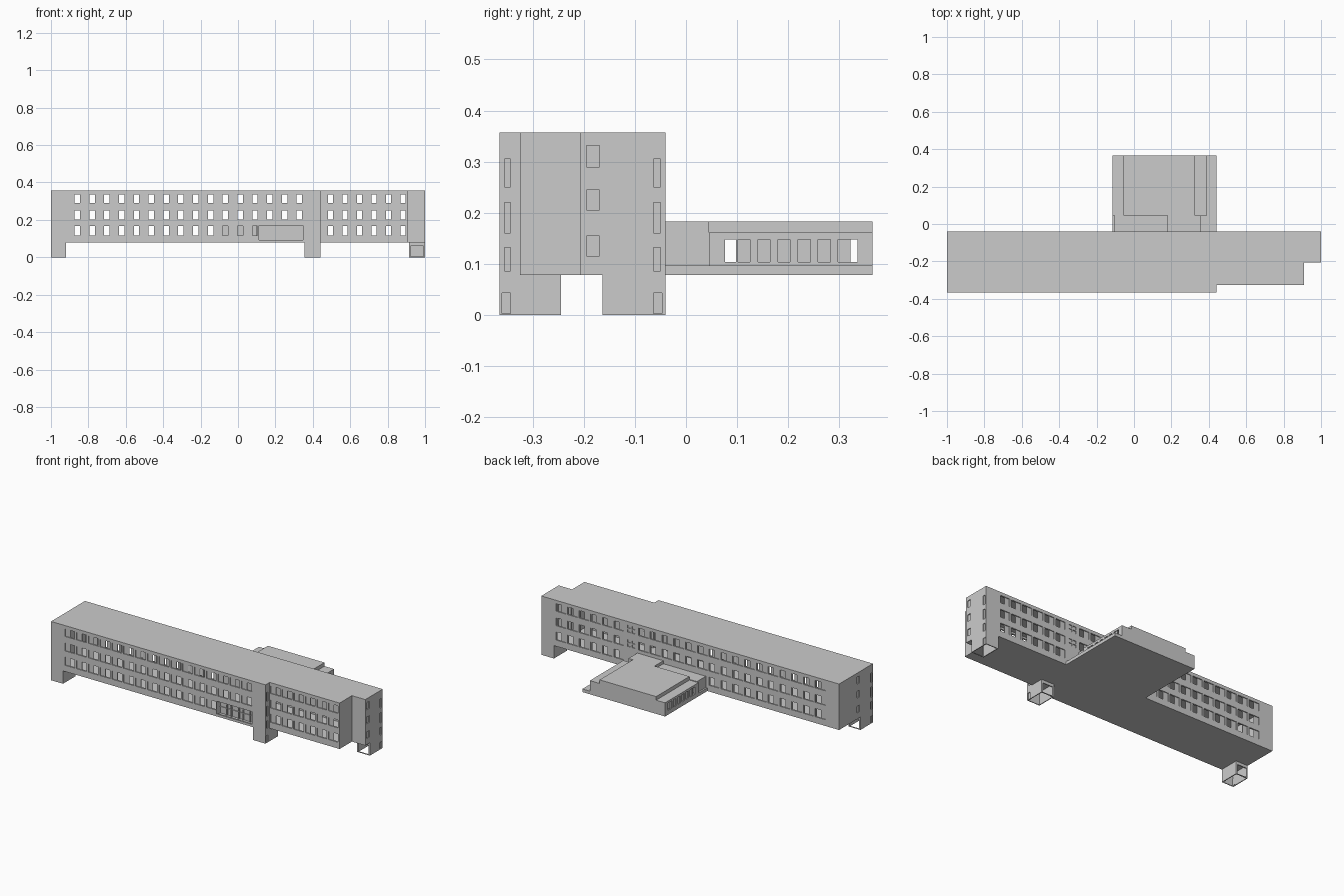
import bpy, bmesh

if "Cube" in bpy.data.objects:
    bpy.data.objects.remove(bpy.data.objects["Cube"])

T = 0.010            # wall thickness
Z0, Z1 = 0.078, 0.357  # underside and roof of the raised block


def to_object(name, bm):
    me = bpy.data.meshes.new(name)
    bm.to_mesh(me)
    bm.free()
    ob = bpy.data.objects.new(name, me)
    bpy.context.collection.objects.link(ob)
    return ob


def add_box(bm, x0, x1, y0, y1, z0, z1):
    vs = bmesh.ops.create_cube(bm, size=1)["verts"]
    for v in vs:
        v.co.x = x0 if v.co.x < 0 else x1
        v.co.y = y0 if v.co.y < 0 else y1
        v.co.z = z0 if v.co.z < 0 else z1


def box(name, *d):
    bm = bmesh.new()
    add_box(bm, *d)
    return to_object(name, bm)


def prism(name, pts, z0, z1):
    bm = bmesh.new()
    f = bm.faces.new([bm.verts.new((x, y, z0)) for x, y in pts])
    r = bmesh.ops.extrude_face_region(bm, geom=[f])
    for v in r["geom"]:
        if isinstance(v, bmesh.types.BMVert):
            v.co.z = z1
    bmesh.ops.recalc_face_normals(bm, faces=bm.faces)
    return to_object(name, bm)


def wall(name, axis, fixed, out, a0, a1, z0, z1, holes=(), depth=T):
    """Wall along an axis with openings (lo, hi, zlo, zhi, glazed share)."""
    us = sorted({round(v, 5) for h in holes for v in h[:2]} | {a0, a1})
    zs = sorted({round(v, 5) for h in holes for v in h[2:4]} | {z0, z1})

    def pt(a, z):
        return (a, fixed, z) if axis == "x" else (fixed, a, z)
    bm = bmesh.new()
    grid = {(i, j): bm.verts.new(pt(u, z)) for i, u in enumerate(us) for j, z in enumerate(zs)}
    flip = (axis == "x") == (out > 0)
    for i in range(len(us) - 1):
        for j in range(len(zs) - 1):
            u, z = (us[i] + us[i + 1]) / 2, (zs[j] + zs[j + 1]) / 2
            if any(h[0] < u < h[1] and h[2] < z < h[3] for h in holes):
                continue
            q = [grid[i, j], grid[i + 1, j], grid[i + 1, j + 1], grid[i, j + 1]]
            bm.faces.new(q[::-1] if flip else q)
    bmesh.ops.delete(bm, geom=[v for v in bm.verts if not v.link_faces], context="VERTS")
    m = to_object(name, bm).modifiers.new("thickness", "SOLIDIFY")
    m.thickness, m.offset = depth, -1
    # recessed panes and the slim post beside each open casement
    panes = bmesh.new()
    f0, f1 = sorted((fixed - out * 0.005, fixed - out * 0.008))

    def pane(a, b, c, d):
        if axis == "x":
            add_box(panes, a, b, f0, f1, c, d)
        else:
            add_box(panes, f0, f1, a, b, c, d)
    for a, b, c, d, share in holes:
        if share > 0:
            pane(a, a + (b - a) * share, c, d)
        if 0 < share < 1:
            pane(b - 0.005, b, c, d)
    if panes.verts:
        to_object(name + "_panes", panes)
    else:
        panes.free()


ROWS = [(0.116, 0.166), (0.203, 0.251), (0.291, 0.337)]
main_x = [-0.908 + 0.0792 * i for i in range(16)]
wing_x = [0.447 + 0.0775 * i for i in range(6)]


def windows(xs, rows, w=0.068):
    return [(x, x + w, a, b, 0.5) for x in xs for a, b in rows]


# Roof and underside
foot = [(-1, -0.365), (0.44, -0.365), (0.44, -0.325), (0.91, -0.325), (0.91, -0.207),
        (1, -0.207), (1, -0.04), (-1, -0.04)]
prism("roof", foot, Z1 - 0.008, Z1)
prism("underside", foot, Z0, Z0 + 0.008)

# Front walls with entrance opening
ENT = (0.112, 0.348, 0.093, 0.17, 0)
front = windows(main_x, ROWS[1:]) + windows(main_x[:13], ROWS[:1]) + [ENT]
wall("front_wall", "x", -0.365, -1, -1, 0.44, Z0, Z1, front)
wall("wing_front_wall", "x", -0.325, -1, 0.44, 0.91, Z0, Z1, windows(wing_x, ROWS, 0.066))
wall("tower_front_wall", "x", -0.207, -1, 0.91, 1, Z0, Z1)

# Back wall, with small stair windows
back = windows(wing_x, ROWS, 0.066) + windows(main_x, ROWS[1:])
back += windows([x for x in main_x if x < -0.18], ROWS[:1])
back += [(x, x + 0.02, z, z + 0.017, 1) for x in (0.372, 0.400) for z in (0.206, 0.231, 0.293, 0.318)]
wall("back_wall", "x", -0.04, 1, -1, 1, Z0, Z1, back)

# Side walls
LEVELS = [(0.082, 0.132), (0.16, 0.22), (0.25, 0.305)]
MID = [(0.115, 0.155), (0.205, 0.245), (0.29, 0.332)]


def column(y0, y1, rows):
    return [(y0, y1, a, b, 1) for a, b in rows]


wall("left_wall", "y", -1, -1, -0.365, -0.04, Z0, Z1,
     column(-0.36, -0.343, LEVELS) + column(-0.238, -0.212, MID))
wall("step_wall", "y", 0.44, 1, -0.365, -0.325, Z0, Z1, column(-0.36, -0.343, LEVELS))
wall("wing_end_wall", "y", 0.91, 1, -0.325, -0.207, Z0, Z1)
wall("tower_side_wall", "y", 1, 1, -0.207, -0.04, Z0, Z1,
     column(-0.195, -0.169, MID) + column(-0.064, -0.047, LEVELS))

# Entrance recess: glazed screen, posts and rails
bm = bmesh.new()
add_box(bm, 0.10, 0.36, -0.330, -0.326, 0.086, 0.18)
add_box(bm, 0.10, 0.36, -0.355, -0.326, 0.17, 0.176)
for x in (0.108, 0.348):
    add_box(bm, x, x + 0.004, -0.355, -0.326, 0.086, 0.176)
for x in (0.16, 0.19, 0.24, 0.27, 0.315):
    add_box(bm, x - 0.003, x + 0.003, -0.337, -0.330, 0.086, 0.17)
for z in (0.125, 0.15):
    add_box(bm, 0.112, 0.348, -0.335, -0.330, z, z + 0.003)
to_object("entrance_screen", bm)


# Hollow corner legs, open below and on the inward side
def leg(name, x0, x1, y0, y1, closed_front, win_side):
    low, win = 0.0, (0.003, 0.043)
    yw = (y0 + 0.005, y0 + 0.022) if closed_front else (y1 - 0.024, y1 - 0.007)
    h = [(yw[0], yw[1], win[0], win[1], 1)]
    wall(name + "_left", "y", x0, -1, y0, y1, low, Z0, h if win_side < 0 else [], 0.005)
    wall(name + "_right", "y", x1, 1, y0, y1, low, Z0, h if win_side > 0 else [], 0.005)
    outer, inner = (y0, y1) if closed_front else (y1, y0)
    s = -1 if closed_front else 1
    wall(name + "_outer", "x", outer, s, x0, x1, low, Z0, [], 0.005)
    wall(name + "_doorway", "x", inner, -s, x0, x1, low, Z0,
         [(x0 + 0.008, x1 - 0.008, 0.004, 0.06, 0)], 0.005)


leg("left_leg", -1, -0.92, -0.365, -0.245, True, -1)
leg("middle_leg", 0.355, 0.44, -0.365, -0.245, True, 1)
leg("tower_leg", 0.915, 1, -0.163, -0.04, False, 1)

# Rear pavilion: floor slab, stepped roof, walls
box("pavilion_floor", -0.115, 0.44, -0.04, 0.365, Z0, 0.097)
box("pavilion_low_roof", -0.115, 0.39, 0.045, 0.365, 0.154, 0.161)
box("pavilion_high_roof", -0.055, 0.325, 0.045, 0.365, 0.161, 0.183)
wall("pavilion_back_wall", "x", 0.365, 1, -0.115, 0.39, 0.097, 0.154)
wall("pavilion_inner_wall", "x", 0.045, -1, -0.115, 0.39, 0.097, 0.154)
bays = []
for i in range(8):
    y = 0.05 + i * 0.0393
    if i in (0, 7):
        a = 0.076 if i == 0 else 0.314
        bays.append((a, a + 0.022, 0.104, 0.148, 0))
    else:
        bays.append((y + 0.012, y + 0.036, 0.104, 0.148, 1))
for nm, x, s in (("left", -0.115, -1), ("right", 0.39, 1)):
    wall("pavilion_" + nm + "_windows", "y", x, s, 0.045, 0.365, 0.097, 0.154, bays)

# Link between pavilion and main block
box("link_low", -0.105, 0.18, -0.04, 0.045, 0.097, 0.165)
box("link_high", 0.18, 0.355, -0.04, 0.045, 0.097, 0.183)
